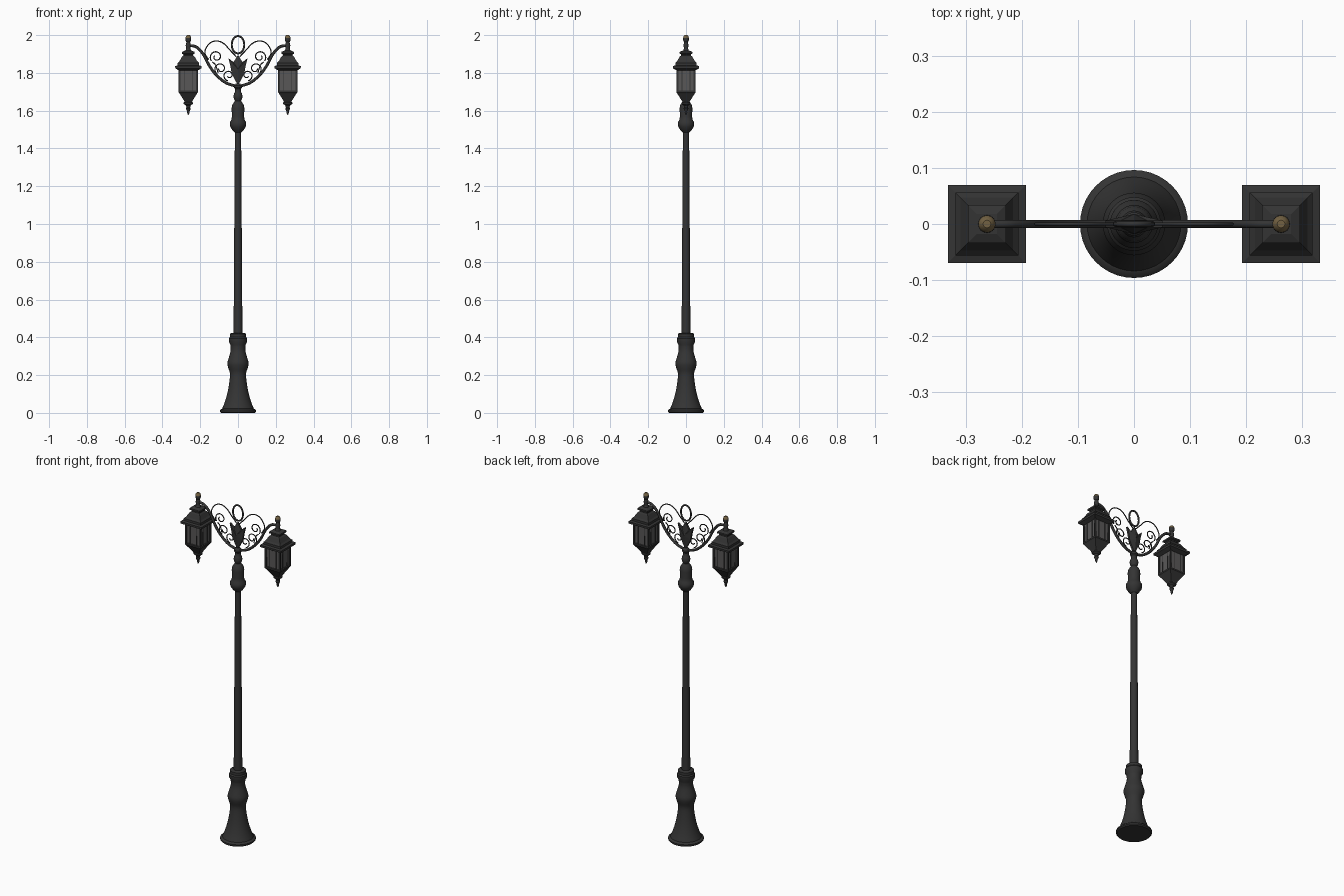
import bpy, bmesh, math
from mathutils import Vector

if "Cube" in bpy.data.objects:
    bpy.data.objects.remove(bpy.data.objects["Cube"])


def material(name, c):
    m = bpy.data.materials.new(name)
    m.diffuse_color = (*c, 1)
    m.use_nodes = True
    m.node_tree.nodes["Principled BSDF"].inputs["Base Color"].default_value = m.diffuse_color
    return m


METAL = material("dark_iron", (0.034, 0.034, 0.034))
GLASS = material("smoky_glass", (0.10, 0.097, 0.097))
GOLD = material("aged_gold", (0.17, 0.12, 0.055))


def finish(name, bm, mat, smooth=None):
    bmesh.ops.recalc_face_normals(bm, faces=bm.faces)
    me = bpy.data.meshes.new(name)
    bm.to_mesh(me)
    bm.free()
    ob = bpy.data.objects.new(name, me)
    bpy.context.collection.objects.link(ob)
    me.materials.append(mat)
    if smooth:
        bpy.ops.object.select_all(action='DESELECT')
        ob.select_set(True)
        bpy.context.view_layer.objects.active = ob
        bpy.ops.object.shade_smooth_by_angle(angle=math.radians(smooth))
    return ob


def lathe(name, profile, sides=32, x=0.0, mat=METAL, smooth=35):
    """Stack of rings (radius, z); four sides gives a square with half-width = radius."""
    bm = bmesh.new()
    k = math.sqrt(2) if sides == 4 else 1
    off = math.pi / 4 if sides == 4 else 0
    rings = []
    for r, z in profile:
        angles = [off + 2 * math.pi * i / sides for i in range(sides)]
        rings.append([bm.verts.new((x + k * r * math.cos(a), k * r * math.sin(a), z)) for a in angles])
    for a, b in zip(rings, rings[1:]):
        for i in range(sides):
            j = (i + 1) % sides
            bm.faces.new((a[i], a[j], b[j], b[i]))
    bm.faces.new(rings[0][::-1])
    bm.faces.new(rings[-1])
    return finish(name, bm, mat, smooth)


def spline(pts, n=6):
    """Catmull-Rom through (x, z) points."""
    p = [Vector(q) for q in pts]
    p = [2 * p[0] - p[1]] + p + [2 * p[-1] - p[-2]]
    out = []
    for i in range(1, len(p) - 2):
        a, b, c, d = p[i - 1:i + 3]
        for s in range(n):
            t = s / n
            out.append(0.5 * (2 * b + (c - a) * t + (2 * a - 5 * b + 4 * c - d) * t * t
                              + (3 * b - a - 3 * c + d) * t ** 3))
    return out + [p[-2]]


def tube(name, path, r, sides=8, closed=False):
    """Round bar following a path in the xz plane."""
    bm = bmesh.new()
    n = len(path)
    rings = []
    for i, p in enumerate(path):
        if closed:
            t = path[(i + 1) % n] - path[i - 1]
        else:
            t = path[min(i + 1, n - 1)] - path[max(i - 1, 0)]
        t.normalize()
        ring = []
        for k in range(sides):
            a = 2 * math.pi * k / sides
            u = r * math.cos(a)
            ring.append(bm.verts.new((p.x - t.y * u, r * math.sin(a), p.y + t.x * u)))
        rings.append(ring)
    for i in range(n if closed else n - 1):
        a, b = rings[i], rings[(i + 1) % n]
        for k in range(sides):
            j = (k + 1) % sides
            bm.faces.new((a[k], a[j], b[j], b[k]))
    if not closed:
        bm.faces.new(rings[0])
        bm.faces.new(rings[-1])
    return finish(name, bm, METAL, 50)


def spiral(cx, cz, r0, r1, a0, a1, n=28):
    out = []
    for i in range(n + 1):
        t = i / n
        a = math.radians(a0 + (a1 - a0) * t)
        r = r0 + (r1 - r0) * t
        out.append(Vector((cx + r * math.cos(a), cz + r * math.sin(a))))
    return out


def box(name, c, h, mat):
    bm = bmesh.new()
    bmesh.ops.create_cube(bm, size=2)
    for v in bm.verts:
        v.co = Vector([c[i] + v.co[i] * h[i] for i in range(3)])
    return finish(name, bm, mat)


# Post: flared base, tapered shaft, upper collar
base = spline([(.084, .022), (.069, .06), (.055, .11), (.045, .17), (.043, .21), (.052, .24),
               (.056, .265), (.048, .295), (.039, .33), (.040, .36)], 3)
lathe("base", [(.090, 0), (.0965, .006), (.0965, .014), (.090, .02)] + [tuple(v) for v in base]
      + [(.048, .375), (.048, .395), (.043, .402), (.043, .418), (.036, .422)], 40)
lathe("shaft", [(.0235, .41), (.0165, 1.5)], 20)
lathe("collar", [(.018, 1.485), (.028, 1.495), (.041, 1.515), (.043, 1.525), (.043, 1.54), (.036, 1.55),
                 (.032, 1.57), (.034, 1.61), (.031, 1.63), (.021, 1.645), (.016, 1.652), (.022, 1.665),
                 (.024, 1.677), (.020, 1.692), (.015, 1.70), (.015, 1.715), (.021, 1.722),
                 (.021, 1.732), (.010, 1.745)], 28)

# Leaf ornament with a raised centre ridge, and the ring on top
bm = bmesh.new()
half = [(.012, 1.755), (.034, 1.80), (.040, 1.835), (.051, 1.878), (.024, 1.857)]
outline = [(0, 1.735)] + half + [(0, 1.895)] + [(-x, z) for x, z in reversed(half)]
rim = [[bm.verts.new((x, y, z)) for x, z in outline] for y in (-.006, .006)]
hubs = [bm.verts.new((0, y, 1.82)) for y in (-.018, .018)]
for i in range(len(outline)):
    j = (i + 1) % len(outline)
    bm.faces.new((rim[0][i], rim[0][j], rim[1][j], rim[1][i]))
    for ring, hub in zip(rim, hubs):
        bm.faces.new((ring[i], ring[j], hub))
finish("leaf_ornament", bm, METAL)
ring = [Vector((.033 * math.cos(a), 1.949 + .046 * math.sin(a)))
        for a in [2 * math.pi * i / 32 for i in range(32)]]
tube("top_ring", ring, .005, closed=True)

for s, side in ((-1, "left"), (1, "right")):
    def bar(name, path, r):
        tube(side + name, [Vector((s * p.x, p.y)) for p in path], r, 8)

    # Arm and scrollwork
    bar("_arm", spline([(0, 1.727), (.063, 1.747), (.116, 1.79), (.153, 1.84), (.185, 1.90),
                        (.222, 1.938), (.263, 1.945)]), .0075)
    bar("_upper_scroll", spline([(.008, 1.885), (.042, 1.92), (.075, 1.955), (.11, 1.969), (.145, 1.96),
                                 (.17, 1.93), (.174, 1.90), (.155, 1.87)]), .003)
    bar("_outer_curl", spiral(.115, 1.885, .034, .010, -40, 400), .003)
    bar("_middle_curl", spiral(.092, 1.822, .034, .010, -60, 360), .003)
    bar("_inner_curl", spiral(.048, 1.787, .030, .009, -80, 330), .003)
    bar("_scroll_stem", spline([(.135, 1.858), (.118, 1.84), (.105, 1.80)]), .003)

    # Lantern: stepped roof, glass body, tapered bottom
    x = s * .263
    lathe(side + "_lantern_roof", [(.048, 1.812), (.069, 1.824), (.0695, 1.836), (.056, 1.840), (.056, 1.853),
          (.047, 1.862), (.034, 1.885), (.026, 1.892), (.026, 1.898), (.034, 1.902),
          (.034, 1.911), (.018, 1.918)], 4, x, smooth=None)
    lathe(side + "_lantern_glass", [(.045, 1.70), (.047, 1.82)], 4, x, GLASS, None)
    lathe(side + "_lantern_bottom", [(.016, 1.64), (.022, 1.652), (.047, 1.692), (.051, 1.697),
          (.051, 1.706), (.045, 1.708)], 4, x, smooth=None)
    for i in (-1, 1):
        for j in (-1, 1):
            box(side + "_corner_post", (x + i * .046, j * .046, 1.76), (.005, .005, .06), METAL)
            box(side + "_front_back_bar", (x + i * .021, j * .0465, 1.76), (.002, .002, .06), METAL)
            box(side + "_side_bar", (x + i * .0465, j * .021, 1.76), (.002, .002, .06), METAL)
    lathe(side + "_lower_finial", [(.016, 1.648), (.025, 1.643), (.025, 1.636), (.013, 1.628), (.010, 1.618),
          (.013, 1.611), (.009, 1.602), (.006, 1.596), (.007, 1.59), (.002, 1.578)], 16, x)

    # Upper finial with gold tip
    lathe(side + "_upper_finial", [(.020, 1.912), (.013, 1.922), (.011, 1.932), (.014, 1.945), (.011, 1.957),
          (.010, 1.963), (.015, 1.972), (.0155, 1.984), (.012, 1.994)], 16, x)
    lathe(side + "_gold_tip", [(.0155, 1.985), (.0125, 1.995), (.007, 2.0)], 12, x, GOLD)
